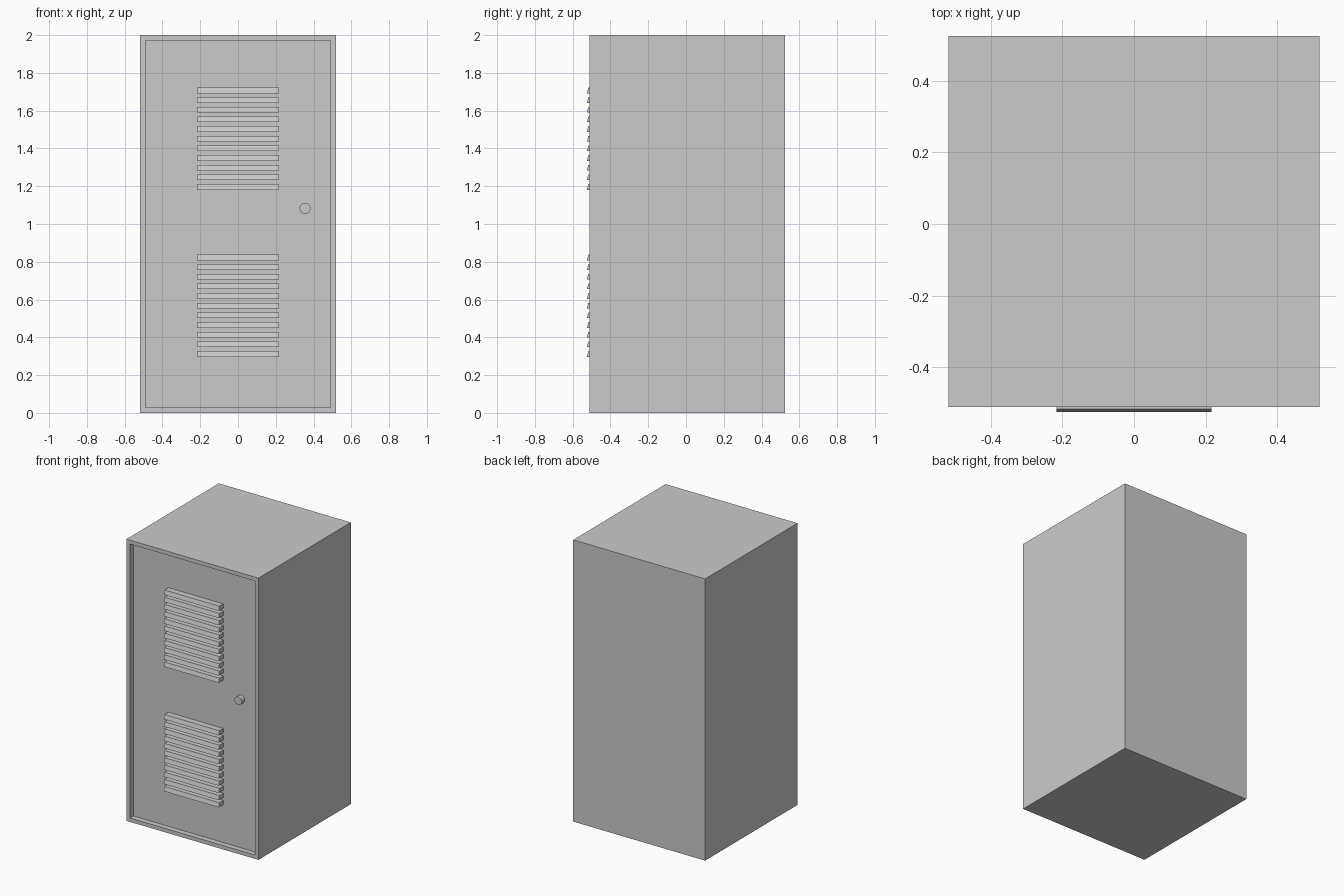
import bpy, bmesh, math

if "Cube" in bpy.data.objects:
    bpy.data.objects.remove(bpy.data.objects["Cube"])

W, H = 0.518, 2.0            # half width, height
FRONT, BACK = -0.511, 0.525  # body depth range
DOOR_Y = FRONT + 0.038       # recessed door plane


def make_object(name, bm):
    bmesh.ops.recalc_face_normals(bm, faces=bm.faces[:])
    mesh = bpy.data.meshes.new(name)
    bm.to_mesh(mesh)
    bm.free()
    obj = bpy.data.objects.new(name, mesh)
    bpy.context.collection.objects.link(obj)
    return obj


# Cabinet: box whose front face is inset and pushed back to form the door
bm = bmesh.new()
bmesh.ops.create_cube(bm, size=1)
for v in bm.verts:
    v.co.x *= 2 * W
    v.co.y = FRONT if v.co.y < 0 else BACK
    v.co.z = (v.co.z + 0.5) * H
bm.normal_update()
front = min(bm.faces, key=lambda f: f.calc_center_median().y)
bmesh.ops.inset_region(bm, faces=[front], thickness=0.039)
door = bmesh.ops.extrude_face_region(bm, geom=[front])
bmesh.ops.delete(bm, geom=[front], context='FACES_ONLY')
for v in [g for g in door['geom'] if isinstance(g, bmesh.types.BMVert)]:
    v.co.y = DOOR_Y
make_object("locker_body", bm)


# Louvre banks: stacked slats with a front face leaning outward at the bottom
def louvres(name, z_top, count=11, pitch=0.0511, height=0.030, half=0.216):
    bm = bmesh.new()
    for i in range(count):
        top = z_top - i * pitch
        bot = top - height
        profile = [(DOOR_Y + 0.002, top), (-0.517, top),
                   (-0.525, bot), (DOOR_Y + 0.002, bot)]
        face = bm.faces.new([bm.verts.new((-half, y, z)) for y, z in profile])
        ext = bmesh.ops.extrude_face_region(bm, geom=[face])
        verts = [g for g in ext['geom'] if isinstance(g, bmesh.types.BMVert)]
        bmesh.ops.translate(bm, verts=verts, vec=(2 * half, 0, 0))
    return make_object(name, bm)


louvres("upper_louvres", 1.722)
louvres("lower_louvres", 0.838)

# Round door knob
knob_front = FRONT + 0.006
bpy.ops.mesh.primitive_cylinder_add(
    vertices=32, radius=0.029, depth=DOOR_Y - knob_front + 0.002,
    location=(0.355, (DOOR_Y + knob_front + 0.002) / 2, 1.083),
    rotation=(math.pi / 2, 0, 0))
bpy.context.object.name = "door_knob"
bpy.ops.object.shade_smooth_by_angle()
